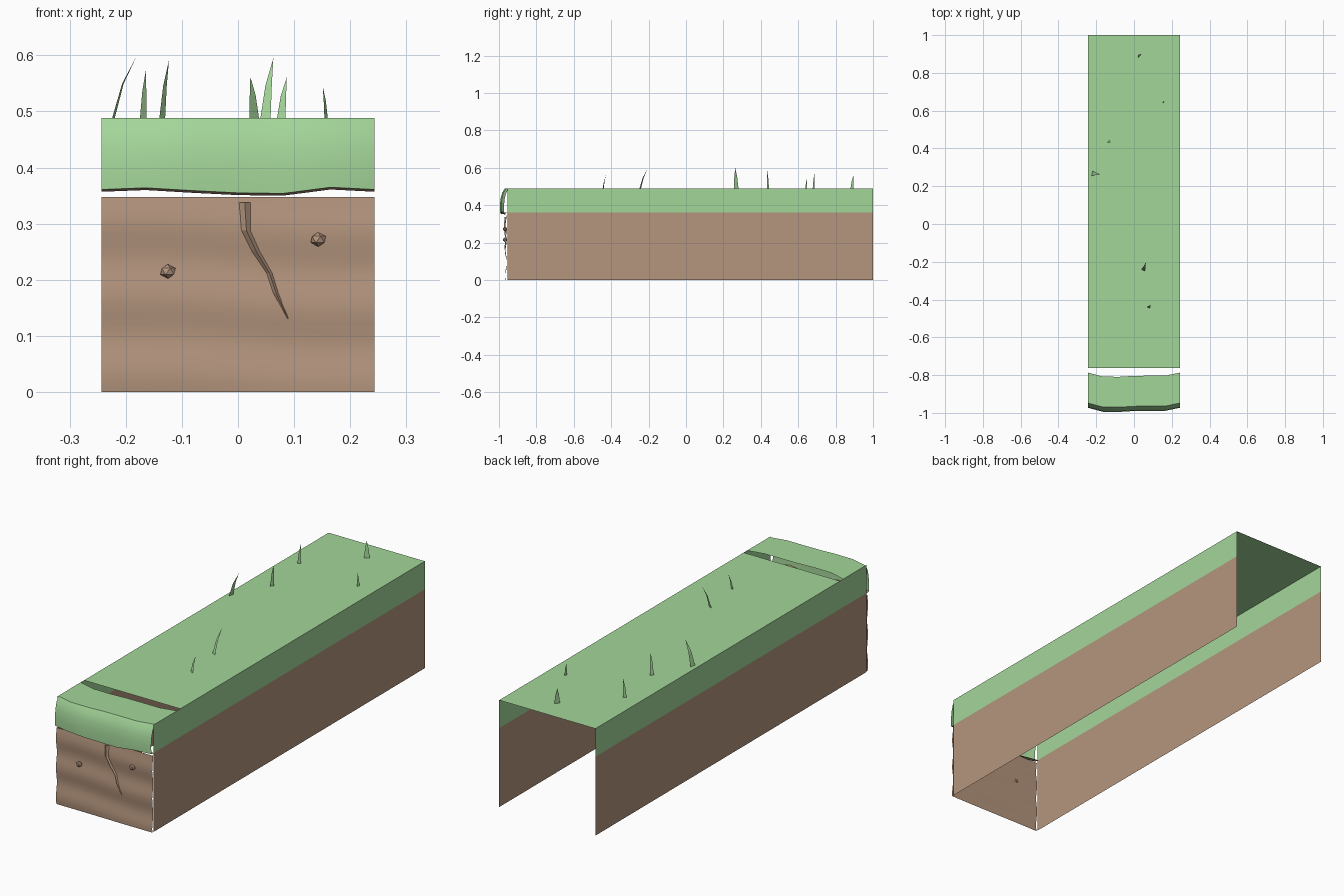
import bpy, bmesh, math
from mathutils import Vector

if "Cube" in bpy.data.objects:
    bpy.data.objects.remove(bpy.data.objects["Cube"])


def material(name, rgb):
    m = bpy.data.materials.new(name)
    m.diffuse_color = (*rgb, 1)
    m.use_nodes = True
    m.node_tree.nodes["Principled BSDF"].inputs["Base Color"].default_value = m.diffuse_color
    return m


GREEN = material("grass green", (0.37, 0.67, 0.32))
BROWN = material("soil brown", (0.46, 0.305, 0.21))
HALF = 0.243      # half width
TOP = 0.488       # ground height
SPLIT = 0.36      # grass / soil border


def finish(name, bm, mats, smooth=None):
    me = bpy.data.meshes.new(name)
    bm.to_mesh(me)
    bm.free()
    ob = bpy.data.objects.new(name, me)
    bpy.context.collection.objects.link(ob)
    for m in mats:
        me.materials.append(m)
    if smooth:
        bpy.ops.object.select_all(action='DESELECT')
        ob.select_set(True)
        bpy.context.view_layer.objects.active = ob
        bpy.ops.object.shade_smooth_by_angle(angle=math.radians(smooth))
    return ob


def grid(rows, bm=None):
    """Skin a sheet through rows of points."""
    bm = bm or bmesh.new()
    vs = [[bm.verts.new(p) for p in r] for r in rows]
    for a, b in zip(vs, vs[1:]):
        for i in range(len(a) - 1):
            bm.faces.new((a[i], a[i + 1], b[i + 1], b[i]))
    return bm


# Side walls: soil below, grass band above
for side, name in ((-1, "left_wall"), (1, "right_wall")):
    ends = (-0.955, 1) if side > 0 else (1, -0.955)
    bm = grid([[(side * HALF, y, z) for y in ends] for z in (0, SPLIT, TOP)])
    for f in bm.faces:
        f.material_index = int(f.calc_center_median().z > SPLIT)
    finish(name, bm, [BROWN, GREEN])

# Flat grass top
finish("grass_top", grid([[(x, y, TOP) for x in (-HALF, HALF)] for y in (-0.763, 1)]), [GREEN])

# Grass lip: wavy sheet that bends over the front, with a thin soil return below
stations = [(-HALF, 0, 0), (-0.165, -0.021, 0.003), (-0.08, -0.022, -0.002),
            (0, -0.017, -0.006), (0.08, -0.016, -0.007), (0.165, -0.016, 0.004), (HALF, 0, 0)]
profile = [(-0.949, 0.357), (-0.972, 0.361), (-0.973, 0.40), (-0.969, 0.437),
           (-0.961, 0.466), (-0.948, TOP), (-0.787, TOP)]
bm = grid([[(x, y + dy, z + (dz if z < 0.38 else 0)) for x, dy, dz in stations]
           for y, z in profile])
for f in bm.faces:
    f.material_index = int(f.calc_center_median().y < -0.5 and abs(f.normal.z) > 0.7
                           and f.calc_center_median().z < 0.37)
bm.normal_update()
for f in bm.faces:
    f.material_index = int(f.normal.z < -0.5)
finish("grass_lip", bm, [GREEN, BROWN], 50)


# Rippled soil face at the front
def face_y(x, z):
    return -0.962 - 0.0035 * math.sin(2 * math.pi * (z + 0.01 * math.sin(9 * x) + 0.01) / 0.135)


xs = [-HALF + 2 * HALF * i / 8 for i in range(9)]
zs = [0.348 * i / 20 for i in range(21)]
finish("soil_front", grid([[(x, face_y(x, z), z) for x in xs] for z in zs]), [BROWN], 60)

# Root-like crack: tapering ridge with a folded cross-section
path = [(0.002, 0.012, 0.022, 0.338), (0.006, 0.015, 0.022, 0.288), (0.024, 0.032, 0.038, 0.252),
        (0.051, 0.056, 0.061, 0.212), (0.063, 0.068, 0.072, 0.176), (0.088, 0.089, 0.090, 0.131)]
bm = grid([[(a, face_y(a, z) - 0.001, z), (b, face_y(b, z) - 0.009 * min(1, (c - a) / 0.012), z),
            (c, face_y(c, z) - 0.001, z)] for a, b, c, z in reversed(path)])
finish("crack", bm, [BROWN])

# Small embedded pebbles
for i, (x, z) in enumerate(((-0.125, 0.215), (0.143, 0.272))):
    bm = bmesh.new()
    bmesh.ops.create_icosphere(bm, subdivisions=1, radius=0.015)
    for v in bm.verts:
        v.co = Vector((v.co.x, v.co.y * 0.8, v.co.z * 0.85)) + Vector((x, -0.967, z))
    finish(f"pebble_{i + 1}", bm, [BROWN])

# Grass blades: base x, y, width, turn in degrees, tip dx, tip dy, height
blades = [(-0.222, 0.268, 0.026, 80, 0.042, -0.005, 0.112),
          (-0.169, 0.682, 0.015, 40, 0.005, 0.005, 0.087),
          (-0.135, 0.438, 0.016, 50, 0.012, -0.005, 0.104),
          (0.029, 0.888, 0.024, 45, -0.007, 0.008, 0.074),
          (0.049, -0.245, 0.020, -25, 0.014, 0.040, 0.107),
          (0.077, -0.443, 0.016, -20, 0.010, 0.015, 0.073),
          (0.157, 0.643, 0.012, 60, -0.006, 0.004, 0.057)]
for i, (x, y, w, turn, dx, dy, h) in enumerate(blades):
    t = math.radians(turn)
    across = Vector((math.cos(t), math.sin(t), 0)) * w / 2
    base, lean = Vector((x, y, TOP)), Vector((dx, dy, 0))
    mid = base + lean * 0.4 + Vector((0, 0, h * 0.55))
    bm = bmesh.new()
    a, b, c, d, tip = [bm.verts.new(p) for p in (
        base - across, base + across, mid + across * 0.62, mid - across * 0.62,
        base + lean + Vector((0, 0, h)))]
    bm.faces.new((a, b, c, d))
    bm.faces.new((d, c, tip))
    finish(f"grass_blade_{i + 1}", bm, [GREEN])
